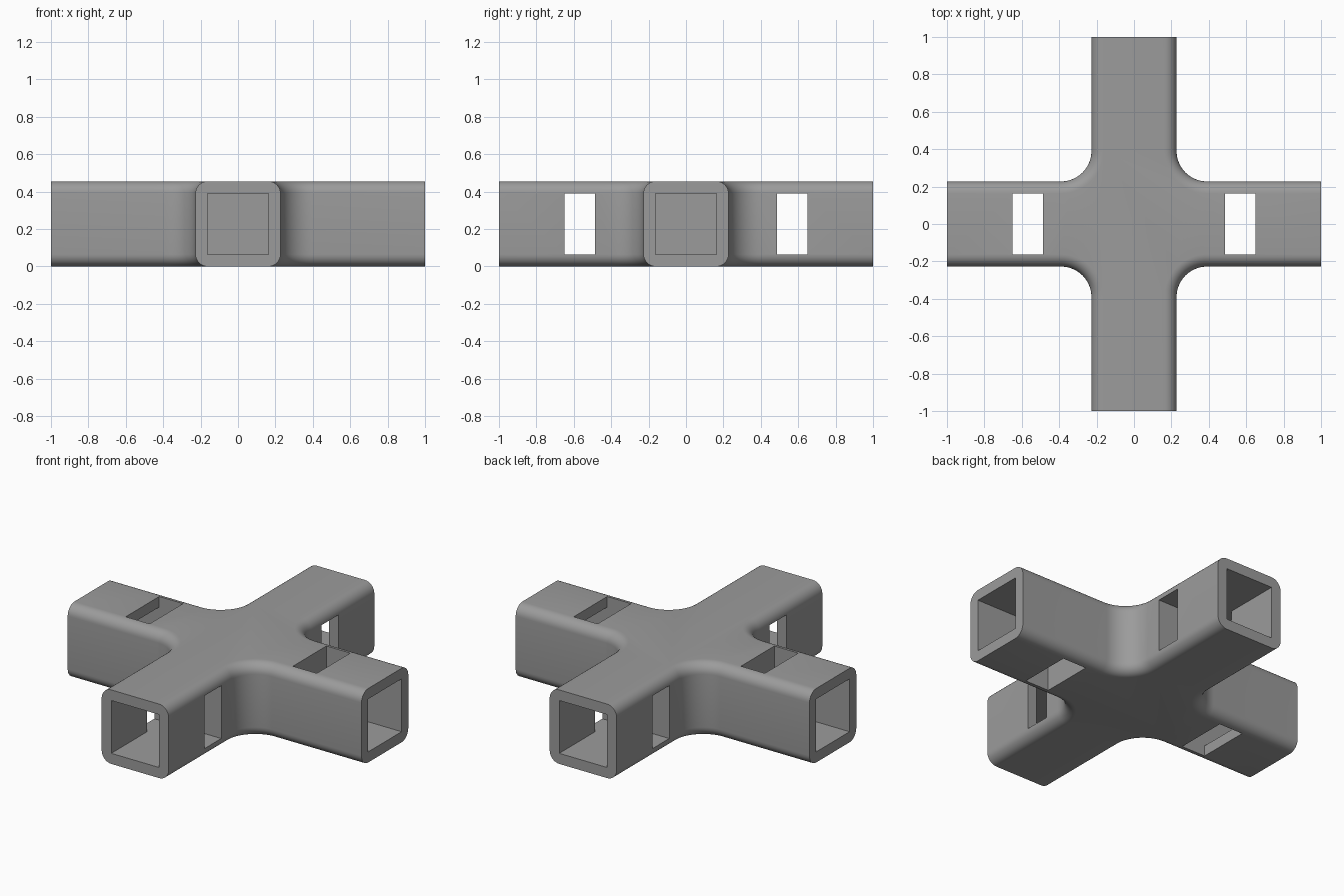
import bpy, bmesh, math
from mathutils import Matrix, Vector

if "Cube" in bpy.data.objects:
    bpy.data.objects.remove(bpy.data.objects["Cube"])

U = 2 / 123                  # one design unit; overall span is 123
L = 1.0                      # arm reach
H = 28 * U                   # tube height and width
W = H / 2
EDGE = 4 * U                 # rounding along the tube edges
FILLET = 10 * U              # plan radius where arms meet
IN = 10 * U                  # half width of the square socket
A, B = 30 * U, 40 * U        # window start (also socket end) and window end


def outline(d):
    """Cross-shaped plan outline, moved inward by d."""
    c, pts = W + FILLET, []
    for k in range(4):
        q = [Vector((L, W - d, 0))]
        for i in range(17):
            a = -math.pi / 2 * (1 + i / 16)
            q.append(Vector((c + (FILLET + d) * math.cos(a),
                             c + (FILLET + d) * math.sin(a), 0)))
        q.append(Vector((W - d, L, 0)))
        pts += [Matrix.Rotation(k * math.pi / 2, 3, 'Z') @ p for p in q]
    return pts


def make_object(name, bm):
    bmesh.ops.recalc_face_normals(bm, faces=bm.faces)
    me = bpy.data.meshes.new(name)
    bm.to_mesh(me)
    bm.free()
    ob = bpy.data.objects.new(name, me)
    bpy.context.collection.objects.link(ob)
    return ob


# Solid cross with rounded long edges, stacked from offset outlines
levels = []
for i in range(9):
    a = math.pi / 2 * i / 8
    levels.append((EDGE * (1 - math.sin(a)), EDGE * (1 - math.cos(a))))
levels += [(d, H - z) for d, z in reversed(levels)]

bm = bmesh.new()
rings = [[bm.verts.new((p.x, p.y, z)) for p in outline(d)] for d, z in levels]
for lo, hi in zip(rings, rings[1:]):
    n = len(lo)
    for i in range(n):
        j = (i + 1) % n
        bm.faces.new((lo[i], lo[j], hi[j], hi[i]))
bm.faces.new(rings[0][::-1])
bm.faces.new(rings[-1])
# Merge the flat arm ends into single faces
bmesh.ops.dissolve_limit(bm, angle_limit=0.005, verts=bm.verts, edges=bm.edges)
body = make_object("cross_connector", bm)

# Sockets with through windows: top/bottom on x arms, sideways on y arms
bm = bmesh.new()
profile = [(A, -0.4), (B, -0.4), (B, -IN), (1.2, -IN),
           (1.2, IN), (B, IN), (B, 0.4), (A, 0.4)]
for k in range(4):
    m = (Matrix.Translation((0, 0, W)) @ Matrix.Rotation(k * math.pi / 2, 4, 'Z')
         @ Matrix.Rotation((k % 2) * math.pi / 2, 4, 'X'))
    near = [bm.verts.new(m @ Vector((x, -IN, z))) for x, z in profile]
    far = [bm.verts.new(m @ Vector((x, IN, z))) for x, z in profile]
    bm.faces.new(near)
    bm.faces.new(far[::-1])
    for i in range(8):
        j = (i + 1) % 8
        bm.faces.new((near[j], near[i], far[i], far[j]))
cutter = make_object("socket_cutter", bm)
cutter.hide_render = True

# Cut, then keep only the finished body
mod = body.modifiers.new("sockets", 'BOOLEAN')
mod.operation = 'DIFFERENCE'
mod.solver = 'EXACT'
mod.object = cutter
bpy.context.view_layer.objects.active = body
body.select_set(True)
bpy.ops.object.modifier_apply(modifier=mod.name)
bpy.data.objects.remove(cutter, do_unlink=True)

grey = bpy.data.materials.new("plain grey")
grey.diffuse_color = (0.33, 0.33, 0.33, 1)
grey.use_nodes = True
grey.node_tree.nodes["Principled BSDF"].inputs["Base Color"].default_value = grey.diffuse_color
body.data.materials.clear()
body.data.materials.append(grey)
for p in body.data.polygons:
    p.material_index = 0
bpy.ops.object.shade_smooth_by_angle(angle=math.radians(30))
